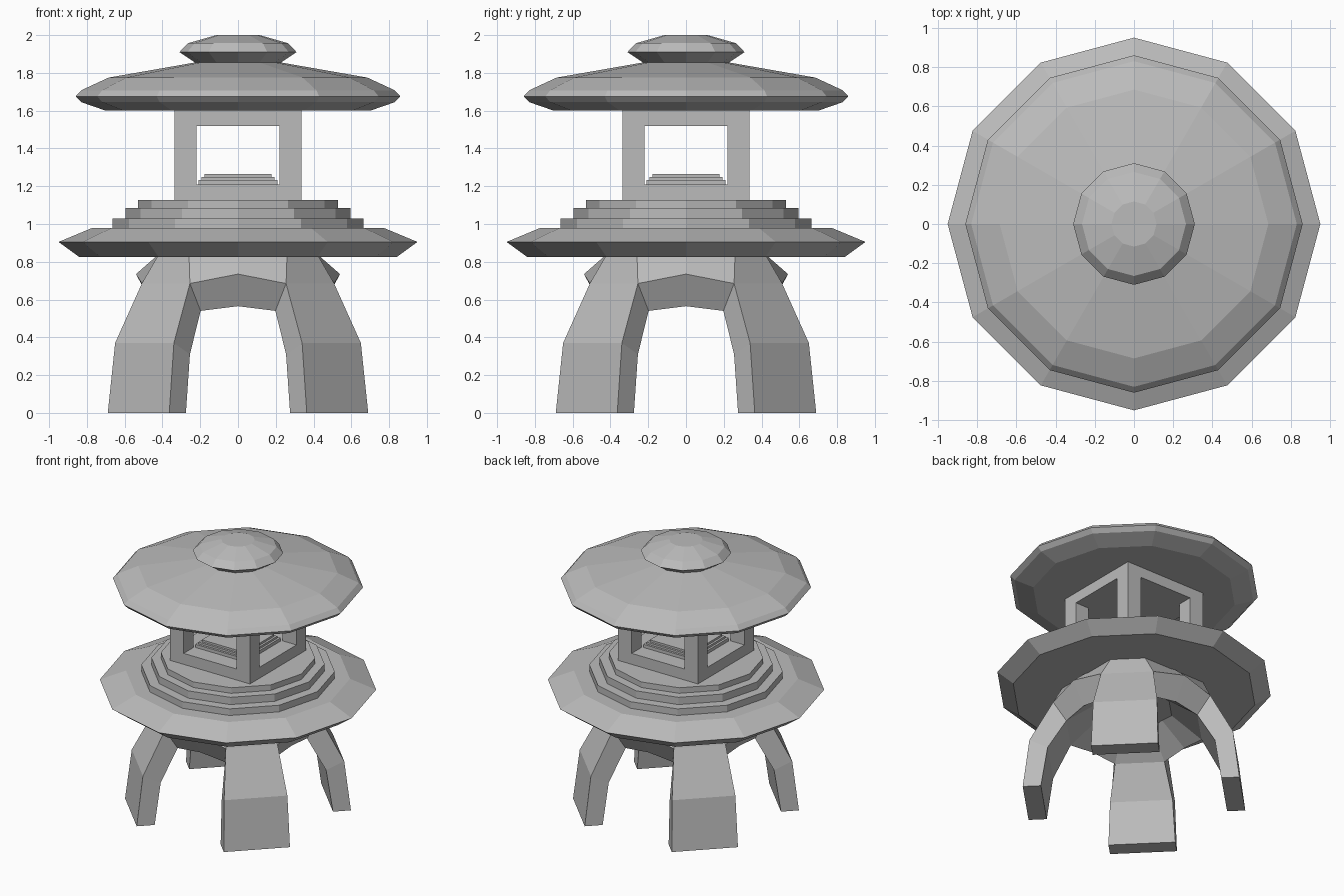
import bpy, bmesh, math
from mathutils import Matrix, Vector

cube = bpy.data.objects.get("Cube")
if cube:
    bpy.data.objects.remove(cube, do_unlink=True)

stone = bpy.data.materials.new("grey_stone")
stone.use_nodes = True
GREY = (0.5, 0.5, 0.5, 1)
stone.diffuse_color = GREY
stone.node_tree.nodes["Principled BSDF"].inputs["Base Color"].default_value = GREY


def finish(name, bm):
    bmesh.ops.recalc_face_normals(bm, faces=bm.faces)
    mesh = bpy.data.meshes.new(name)
    bm.to_mesh(mesh)
    bm.free()
    mesh.materials.append(stone)
    obj = bpy.data.objects.new(name, mesh)
    bpy.context.collection.objects.link(obj)
    return obj


def turned(name, profile, sides=12):
    """Closed faceted solid from (radius, height) pairs."""
    bm = bmesh.new()
    rings = []
    for r, z in profile:
        angles = [math.tau * k / sides for k in range(sides)]
        rings.append([bm.verts.new((r * math.cos(a), r * math.sin(a), z)) for a in angles])
    for low, high in zip(rings, rings[1:]):
        for k in range(sides):
            n = (k + 1) % sides
            bm.faces.new((low[k], low[n], high[n], high[k]))
    bm.faces.new(rings[0])
    bm.faces.new(rings[-1])
    return finish(name, bm)


def box(name, half_x, half_y, z0, z1, x=0, y=0):
    bm = bmesh.new()
    bmesh.ops.create_cube(bm, size=1)
    bmesh.ops.scale(bm, vec=(2 * half_x, 2 * half_y, z1 - z0), verts=bm.verts)
    bmesh.ops.translate(bm, vec=(x, y, (z0 + z1) / 2), verts=bm.verts)
    return finish(name, bm)


# Arched base: four diagonal legs joined into a hollow dome
# Leg sections from the foot up: (radius, half width, height)
OUTER = [(0.745, 0.23, 0), (0.70, 0.22, 0.37), (0.54, 0.18, 0.685), (0.48, 0.113, 0.84)]
INNER = [(0.62, 0.23, 0), (0.575, 0.215, 0.31), (0.45, 0.17, 0.54), (0.25, 0.10, 0.70)]
# Points between two legs: (radius, height) of the arch crown and the rim above it
OUTER_CROWN = [(0.54, 0.735), (0.42, 0.84)]
INNER_CROWN = [(0.45, 0.565), (0.25, 0.71)]

bm = bmesh.new()
legs, crowns = [], []
for k in range(4):
    turn = Matrix.Rotation(math.radians(45 + 90 * k), 3, 'Z')
    next_turn = Matrix.Rotation(math.radians(90 + 90 * k), 3, 'Z')
    legs.append([[[bm.verts.new(turn @ Vector((r, s * w, z))) for r, w, z in skin]
                  for s in (-1, 1)] for skin in (OUTER, INNER)])
    crowns.append([[bm.verts.new(next_turn @ Vector((r, 0, z))) for r, z in skin]
                   for skin in (OUTER_CROWN, INNER_CROWN)])

for k in range(4):
    (out_a, out_b), (in_a, in_b) = legs[k]
    for i in range(3):
        for a, b in ((out_a, out_b), (in_a, in_b)):
            bm.faces.new((a[i], b[i], b[i + 1], a[i + 1]))
        if i < 2:
            for a, b in ((out_a, in_a), (out_b, in_b)):
                bm.faces.new((a[i], b[i], b[i + 1], a[i + 1]))
    bm.faces.new((out_a[0], out_b[0], in_b[0], in_a[0]))
    # Dome panels and the arch underside on both sides of the crown
    crown_out, crown_in = crowns[k]
    for leg, side in ((legs[k], 1), (legs[(k + 1) % 4], 0)):
        for skin, crown in ((leg[0][side], crown_out), (leg[1][side], crown_in)):
            bm.faces.new((skin[2], crown[0], crown[1], skin[3]))
        bm.faces.new((leg[0][side][2], crown_out[0], crown_in[0], leg[1][side][2]))
# Closing caps above the dome and over its hollow
for s in (0, 1):
    ring = []
    for k in range(4):
        ring += [legs[k][s][0][3], legs[k][s][1][3], crowns[k][s][1]]
    bm.faces.new(ring)
finish("arched_base", bm)

# Wide platform and its three steps
turned("platform", [(0.84, 0.825), (0.95, 0.905), (0.77, 0.98)])
for i, (r, z0, z1) in enumerate([(0.665, 0.97, 1.03), (0.595, 1.02, 1.085), (0.53, 1.075, 1.127)]):
    turned(f"platform_step_{i + 1}", [(r, z0), (r, z1)])

# Square light chamber with four open windows
box("chamber_sill", 0.335, 0.335, 1.12, 1.21)
box("chamber_lintel", 0.335, 0.335, 1.52, 1.605)
for sx in (-1, 1):
    for sy in (-1, 1):
        side = "left" if sx > 0 else "right"
        end = "front" if sy < 0 else "back"
        box(f"{end}_{side}_post", 0.0575, 0.0575, 1.21, 1.52, sx * 0.2775, sy * 0.2775)
for i in range(3):
    half = 0.21 - 0.016 * i
    box(f"lamp_step_{i + 1}", half, half, 1.2 + 0.015 * i, 1.234 + 0.015 * i)

# Roof and cap
turned("roof", [(0.70, 1.6), (0.83, 1.645), (0.86, 1.675), (0.83, 1.708), (0.685, 1.775), (0.2, 1.86)])
turned("roof_cap", [(0.22, 1.85), (0.31, 1.91), (0.265, 1.957), (0.115, 2.0)])
